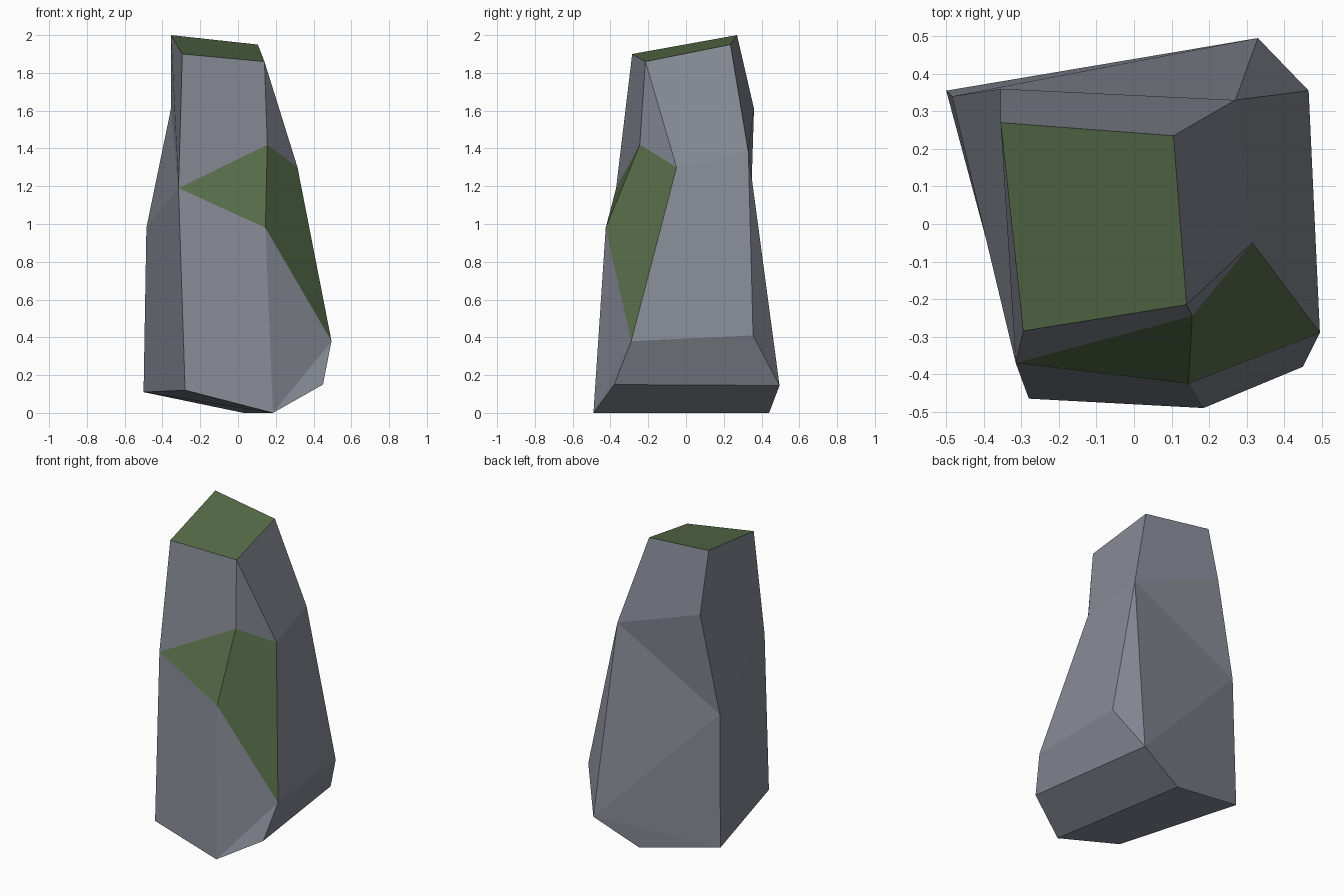
import bpy, bmesh

if "Cube" in bpy.data.objects:
    bpy.data.objects.remove(bpy.data.objects["Cube"])


def material(name, rgb):
    m = bpy.data.materials.new(name)
    m.diffuse_color = (*rgb, 1.0)
    m.use_nodes = True
    m.node_tree.nodes["Principled BSDF"].inputs["Base Color"].default_value = m.diffuse_color
    return m


# Corner points of the faceted boulder, grouped by height
corners = {
    # mossy top
    "a": (-0.295, -0.285, 1.90), "b": (0.14, -0.215, 1.86),
    "c": (0.105, 0.235, 1.95), "d": (-0.355, 0.27, 2.00),
    # shoulders
    "e": (-0.315, -0.37, 1.19), "f": (0.155, -0.245, 1.42),
    "g": (0.315, -0.05, 1.30), "h": (0.27, 0.33, 1.38),
    "i": (-0.355, 0.36, 1.61),
    # belly
    "j": (0.145, -0.425, 0.98), "k": (0.495, -0.29, 0.38),
    "l": (0.465, 0.355, 0.41), "m": (-0.485, 0.34, 0.98),
    # foot
    "n": (-0.28, -0.465, 0.12), "o": (0.185, -0.49, 0.0),
    "p": (0.45, -0.38, 0.15), "q": (0.33, 0.495, 0.145),
    "r": (0.03, 0.44, 0.0), "s": (-0.5, 0.355, 0.11),
}

stone_facets = [
    "abfe", "enoj", "jok", "opk",            # front
    "bgf", "bchg", "ghlk", "klqp", "hql",    # right
    "cdih", "him", "hmq", "msq", "srq",      # back
    "daei", "iem", "mens",                   # left
    "onsr", "oprq".replace("rq", "qr"),      # underside
]
moss_facets = ["abcd", "ejf", "fjkg"]        # top and front ledge

bm = bmesh.new()
points = {key: bm.verts.new(co) for key, co in corners.items()}
for index, facets in enumerate((stone_facets, moss_facets)):
    for facet in facets:
        face = bm.faces.new([points[key] for key in facet])
        face.material_index = index
        face.smooth = False
bmesh.ops.recalc_face_normals(bm, faces=bm.faces)

mesh = bpy.data.meshes.new("boulder")
bm.to_mesh(mesh)
bm.free()
mesh.materials.append(material("grey stone", (0.235, 0.25, 0.295)))
mesh.materials.append(material("moss green", (0.095, 0.15, 0.066)))
boulder = bpy.data.objects.new("boulder", mesh)
bpy.context.collection.objects.link(boulder)
